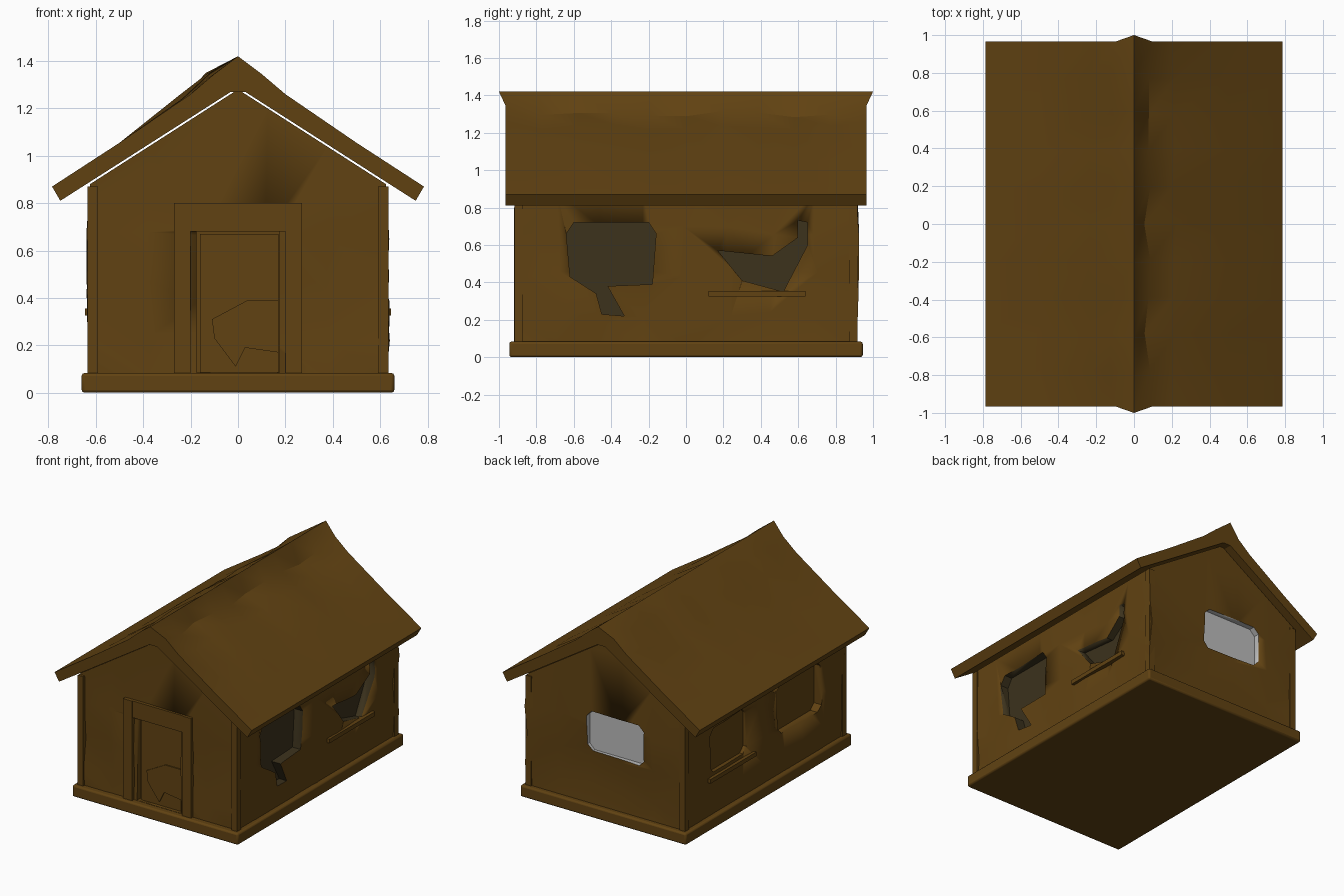
import bpy, bmesh, random
from mathutils import Vector

random.seed(4)
cube = bpy.data.objects.get("Cube")
if cube:
    bpy.data.objects.remove(cube, do_unlink=True)


def material(name, rgb):
    m = bpy.data.materials.new(name)
    m.use_nodes = True
    m.diffuse_color = (*rgb, 1)
    m.node_tree.nodes["Principled BSDF"].inputs["Base Color"].default_value = (*rgb, 1)
    return m


wood = material("brown wood", (0.12, 0.055, 0.006))
dark = material("dark window", (0.045, 0.032, 0.012))
glass = material("pale glass", (0.5, 0.5, 0.5))


def finish(name, bm, mat, angle=0.6):
    bmesh.ops.recalc_face_normals(bm, faces=bm.faces)
    mesh = bpy.data.meshes.new(name)
    bm.to_mesh(mesh)
    bm.free()
    mesh.materials.append(mat)
    ob = bpy.data.objects.new(name, mesh)
    bpy.context.collection.objects.link(ob)
    bpy.ops.object.select_all(action='DESELECT')
    ob.select_set(True)
    bpy.context.view_layer.objects.active = ob
    bpy.ops.object.shade_smooth_by_angle(angle=angle)
    return ob


def prism_mesh(points, axis, a, b):
    """Outline in (y, z) for axis x, or (x, z) for axis y, pushed from a to b."""
    bm = bmesh.new()

    def place(p, d):
        return (d, p[0], p[1]) if axis == "x" else (p[0], d, p[1])
    face = bm.faces.new([bm.verts.new(place(p, a)) for p in points])
    ext = bmesh.ops.extrude_face_region(bm, geom=[face])
    shift = Vector(place((0, 0), b - a))
    bmesh.ops.translate(bm, vec=shift,
                        verts=[v for v in ext["geom"] if isinstance(v, bmesh.types.BMVert)])
    return bm


def prism(name, points, axis, a, b, mat=wood):
    return finish(name, prism_mesh(points, axis, a, b), mat)


def rect(u0, u1, z0, z1):
    return [(u0, z0), (u1, z0), (u1, z1), (u0, z1)]


def rounded(u0, u1, z0, z1, c=0.04):
    return [(u0 + c, z0), (u1 - c, z0), (u1, z0 + c), (u1, z1 - c),
            (u1 - c, z1), (u0 + c, z1), (u0, z1 - c), (u0, z0 + c)]


# Base slab with softened rim
slab = prism("base_slab", rect(-0.66, 0.66, 0, 0.083), "y", -0.945, 0.945)
bevel = slab.modifiers.new("rim", 'BEVEL')
bevel.width = 0.012
bevel.segments = 2

# Rough hewn gabled walls
gable = [(-0.625, 0.06), (0.625, 0.06), (0.625, 0.88), (0, 1.28), (-0.625, 0.88)]
bm = prism_mesh(gable, "y", -0.9, 0.91)
for axis, span, count in ((0, 0.63, 5), (1, 0.92, 8), (2, 0.9, 4)):
    for i in range(1, count):
        co, no = Vector(), Vector()
        co[axis] = i * span / count if axis == 2 else span * (2 * i / count - 1)
        no[axis] = 1
        bmesh.ops.bisect_plane(bm, geom=bm.verts[:] + bm.edges[:] + bm.faces[:],
                               plane_co=co, plane_no=no)
for v in bm.verts:
    if 0.1 < v.co.z < 0.85:
        v.co += Vector([random.uniform(-1, 1) * s for s in (0.016, 0.016, 0.03)])
bmesh.ops.triangulate(bm, faces=bm.faces)
walls = finish("walls", bm, wood, 0.5)


def recess(points, axis, a, b, mat):
    cutter = prism("recess_cutter", points, axis, a, b, mat)
    cutter.hide_render = True
    mod = walls.modifiers.new("recess", 'BOOLEAN')
    mod.operation = 'DIFFERENCE'
    mod.solver = 'EXACT'
    mod.material_mode = 'TRANSFER'
    mod.object = cutter
    bpy.context.view_layer.objects.active = walls
    bpy.ops.object.modifier_apply(modifier=mod.name)
    bpy.data.objects.remove(cutter, do_unlink=True)


# Broken side windows, plain opposite recesses, back window and doorway
broken_front = [(-0.64, 0.66), (-0.6, 0.72), (-0.2, 0.72), (-0.16, 0.66), (-0.18, 0.39),
                (-0.42, 0.38), (-0.33, 0.22), (-0.45, 0.23), (-0.48, 0.34), (-0.62, 0.43)]
broken_rear = [(0.17, 0.57), (0.46, 0.54), (0.6, 0.64), (0.6, 0.73),
               (0.65, 0.72), (0.65, 0.6), (0.52, 0.35), (0.3, 0.41)]
recess(broken_front, "x", 0.56, 0.8, dark)
recess(broken_rear, "x", 0.57, 0.8, dark)
recess(rounded(-0.64, -0.16, 0.36, 0.72), "x", -0.8, -0.57, wood)
recess(rounded(0.2, 0.62, 0.38, 0.7), "x", -0.8, -0.595, wood)
recess(rounded(-0.31, 0.15, 0.46, 0.75), "y", 0.88, 1.1, glass)
recess(rect(-0.175, 0.175, 0.085, 0.68), "y", -1.1, -0.855, wood)

# Door leaf, with a slanted lower facet
prism("door", rect(-0.16, 0.17, 0.083, 0.67), "y", -0.875, -0.85)
prism("door_patch", [(-0.01, 0.11), (0.03, 0.19), (0.17, 0.17), (0.17, 0.39),
                     (0.04, 0.39), (-0.11, 0.31), (-0.1, 0.23)], "y", -0.883, -0.874)

# Door surround and corner posts
for side, x in (("right", -0.235), ("left", 0.235)):
    prism("door_jamb_" + side, rect(x - 0.035, x + 0.035, 0.08, 0.8), "y", -0.92, -0.87)
prism("door_lintel", rect(-0.27, 0.27, 0.68, 0.8), "y", -0.915, -0.87)
for sx in (-1, 1):
    for sy in (-1, 1):
        prism("corner_post", rect(sx * 0.613 - 0.022, sx * 0.613 + 0.022, 0.08, 0.87),
              "y", sy * 0.895 - 0.022, sy * 0.895 + 0.022)

# Window sills on both long walls
for sx in (-1, 1):
    prism("window_sill", rect(0.12, 0.64, 0.325, 0.355), "x", sx * 0.6, sx * 0.645)

# Roof lofted along its length, with a sagging ridge flank on one side
right_end = [(-0.2, 1.26), (-0.1, 1.345)]
left_end = [(0.1, 1.345), (0.2, 1.26)]
right_mid = [(-0.24, 1.24), (-0.12, 1.335)]
left_mid = [(0.07, 1.3), (0.21, 1.225)]
eave = [(0.785, 0.87), (0.75, 0.81)]


def section(mid):
    r, l = (right_mid, left_mid) if mid else (right_end, left_end)
    slope = [(0.5, 1.055)]
    mirror = [(-x, z) for x, z in reversed(slope + eave)]
    return mirror + r + [(0, 1.42)] + l + slope + eave + [(0.03, 1.27), (-0.03, 1.27)]


bm = bmesh.new()
rings = []
stations = 11
for i in range(stations):
    t = 2 * i / (stations - 1) - 1
    end = abs(t) == 1
    ring = []
    for x, z in section(not -0.85 < -abs(t) - 0.1 + 0.1 < -0.85 and abs(t) < 0.85):
        y = t * (1 if x == 0 else 0.965)
        rough = 0.018 if 0.05 < abs(x) < 0.3 and not end else 0
        ring.append(bm.verts.new((x + random.uniform(-rough, rough), y,
                                  z + random.uniform(-rough, rough))))
    rings.append(ring)
n = len(rings[0])
for a, b in zip(rings, rings[1:]):
    for j in range(n):
        k = (j + 1) % n
        bm.faces.new((a[j], a[k], b[k], b[j]))
bm.faces.new(rings[0])
bm.faces.new(rings[-1])
finish("roof", bm, wood, 0.5)
